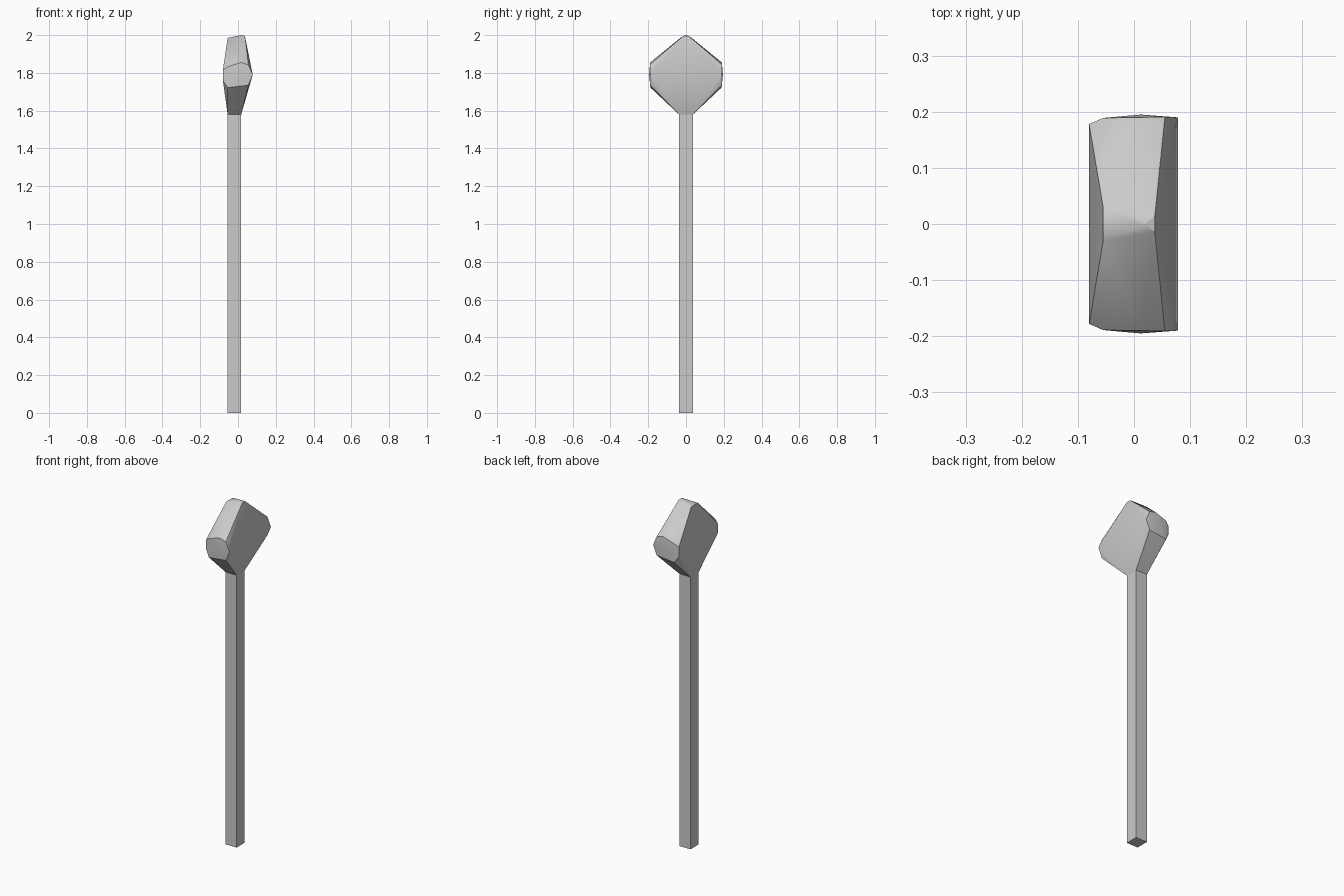
import bpy, bmesh, math

cube = bpy.data.objects.get("Cube")
if cube:
    bpy.data.objects.remove(cube, do_unlink=True)

grey = bpy.data.materials.new("plain_grey")
grey.use_nodes = True
colour = (0.6, 0.6, 0.6, 1)
grey.diffuse_color = colour
grey.node_tree.nodes["Principled BSDF"].inputs["Base Color"].default_value = colour


def finish(name, bm):
    bmesh.ops.recalc_face_normals(bm, faces=bm.faces)
    mesh = bpy.data.meshes.new(name)
    bm.to_mesh(mesh)
    bm.free()
    mesh.materials.append(grey)
    ob = bpy.data.objects.new(name, mesh)
    bpy.context.collection.objects.link(ob)
    return ob


# Square handle, slightly off centre
HANDLE = (-0.055, 0.017, 0.037)
x0, x1, half = HANDLE
neck = 1.58
bm = bmesh.new()
base = bm.faces.new([bm.verts.new(p) for p in
                     ((x0, -half, 0), (x1, -half, 0), (x1, half, 0), (x0, half, 0))])
ext = bmesh.ops.extrude_face_region(bm, geom=[base], use_keep_orig=True)
top = [v for v in ext["geom"] if isinstance(v, bmesh.types.BMVert)]
bmesh.ops.translate(bm, verts=top, vec=(0, 0, neck))
finish("handle", bm)

# Hammer head: rounded striking ends, ridge on top and a neck, mirrored in y
END = [(-0.08, 0.178, 1.815), (-0.055, 0.189, 1.832), (0.015, 0.19, 1.855),
       (0.055, 0.191, 1.843), (0.078, 0.19, 1.79), (0.055, 0.19, 1.735),
       (-0.055, 0.188, 1.722), (-0.08, 0.178, 1.76), (0.012, 0.195, 1.79)]
CROWN = [(-0.055, 0.03, 1.985), (0.037, 0.014, 1.995), (0.02, 0.002, 2.0)]
NECK = [(x0, half, neck), (x1, half, neck)]
bm = bmesh.new()
for x, y, z in END + CROWN + NECK:
    for side in (-1, 1):
        bm.verts.new((x, side * y, z))
hull = bmesh.ops.convex_hull(bm, input=bm.verts[:])
loose = [v for v in bm.verts if not v.link_faces]
bmesh.ops.delete(bm, geom=loose, context="VERTS")
head = finish("hammer_head", bm)

bpy.ops.object.select_all(action="DESELECT")
head.select_set(True)
bpy.context.view_layer.objects.active = head
bpy.ops.object.shade_smooth_by_angle(angle=math.radians(30))
